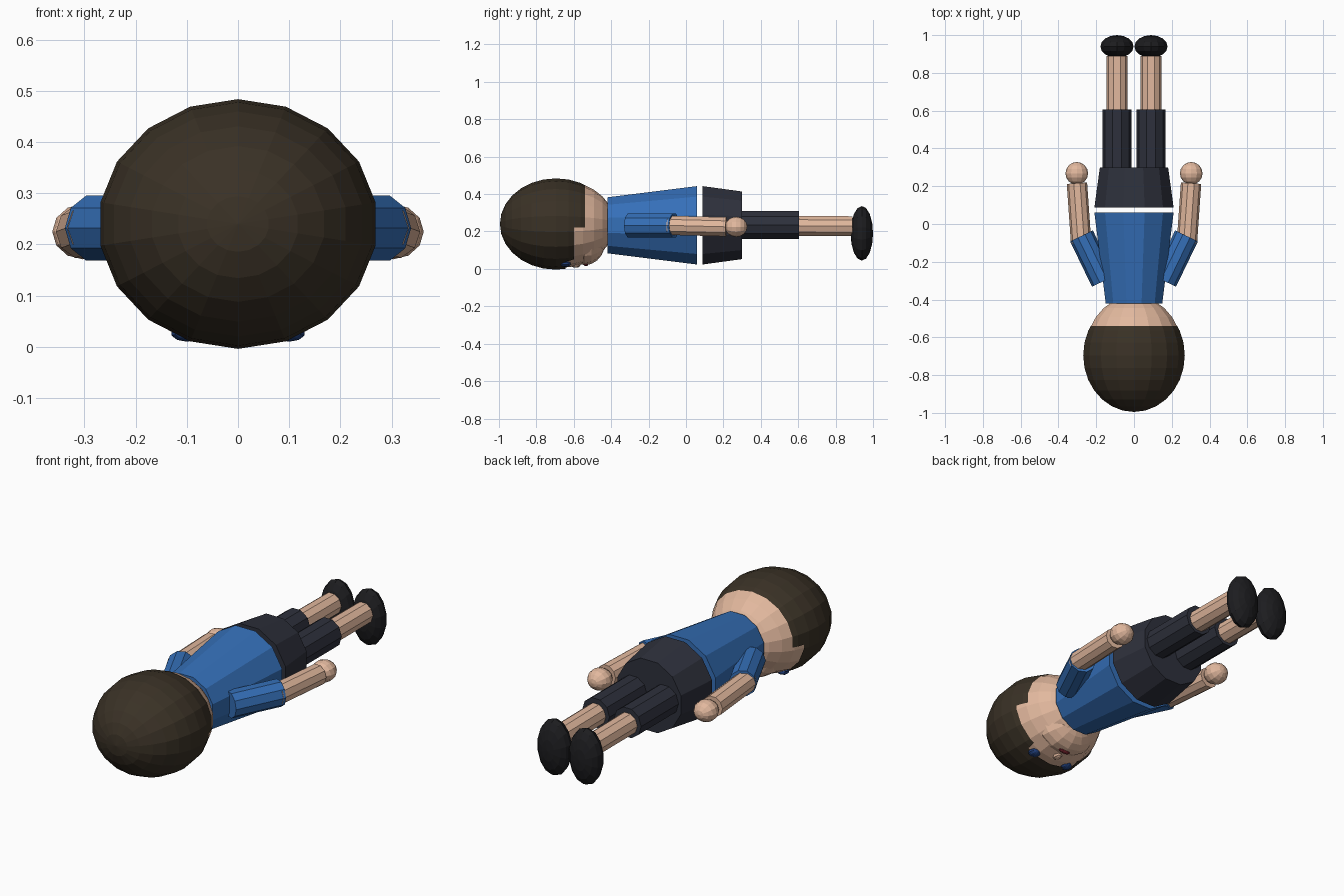
import bpy, bmesh, math
from mathutils import Vector, Matrix

cube = bpy.data.objects.get("Cube")
if cube:
    bpy.data.objects.remove(cube, do_unlink=True)


def material(name, color):
    m = bpy.data.materials.new(name)
    m.use_nodes = True
    m.diffuse_color = (*color, 1)
    bsdf = m.node_tree.nodes["Principled BSDF"]
    bsdf.inputs["Base Color"].default_value = (*color, 1)
    bsdf.inputs["Roughness"].default_value = 0.8
    return m


SKIN = material("skin", (0.76, 0.48, 0.34))
HAIR = material("hair", (0.042, 0.031, 0.019))
SHIRT = material("shirt_blue", (0.035, 0.16, 0.48))
SHORTS = material("shorts_navy", (0.027, 0.03, 0.045))
SHOE = material("shoe_black", (0.012, 0.012, 0.014))
EYE = material("eye_blue", (0.015, 0.05, 0.2))
MOUTH = material("mouth_red", (0.2, 0.02, 0.03))


def finish(bm, name, mat):
    bmesh.ops.recalc_face_normals(bm, faces=bm.faces)
    mesh = bpy.data.meshes.new(name)
    bm.to_mesh(mesh)
    bm.free()
    mesh.materials.append(mat)
    obj = bpy.data.objects.new(name, mesh)
    bpy.context.collection.objects.link(obj)
    return obj


def ellipsoid_mesh(center, radii, segments, rings):
    """Faceted ellipsoid with its poles along y."""
    bm = bmesh.new()
    place = (Matrix.Translation(center) @ Matrix.Diagonal((*radii, 1))
             @ Matrix.Rotation(math.pi / 2, 4, 'X'))
    bmesh.ops.create_uvsphere(bm, u_segments=segments, v_segments=rings,
                              radius=1, matrix=place)
    return bm


def ellipsoid(name, mat, center, radii, segments=12, rings=8):
    return finish(ellipsoid_mesh(center, radii, segments, rings), name, mat)


def tube(name, mat, start, end, r1, r2, sides=10, turn=0):
    """Capped, optionally tapered prism between two points."""
    a, b = Vector(start), Vector(end)
    axis = b - a
    bm = bmesh.new()
    place = (Matrix.Translation((a + b) / 2)
             @ axis.to_track_quat('Z', 'X').to_matrix().to_4x4()
             @ Matrix.Rotation(turn, 4, 'Z'))
    bmesh.ops.create_cone(bm, cap_ends=True, segments=sides, radius1=r1,
                          radius2=r2, depth=axis.length, matrix=place)
    return finish(bm, name, mat)


# Head and jaw
ellipsoid("head", SKIN, (0, -0.68, 0.24), (0.262, 0.30, 0.235), 18, 14)
ellipsoid("jaw", SKIN, (0, -0.54, 0.15), (0.17, 0.11, 0.13), 14, 10)
ellipsoid("nose", SKIN, (0, -0.59, 0.022), (0.022, 0.026, 0.016), 8, 6)
ellipsoid("mouth", MOUTH, (0, -0.535, 0.024), (0.035, 0.012, 0.01), 10, 6)

# Hair shell: low at the back, shorter at the sides, shortest over the brow
BACK, SIDE, BROW = -0.54, -0.60, -0.645
SPLIT_Z, BROW_X = 0.22, 0.14
bm = ellipsoid_mesh((0, -0.695, 0.24), (0.273, 0.30, 0.244), 18, 14)
cuts = [((0, y, 0), (0, 1, 0)) for y in (BACK, SIDE, BROW)]
cuts += [((0, 0, SPLIT_Z), (0, 0, 1))]
cuts += [((s * BROW_X, 0, 0), (1, 0, 0)) for s in (-1, 1)]
for point, normal in cuts:
    bmesh.ops.bisect_plane(bm, geom=bm.verts[:] + bm.edges[:] + bm.faces[:],
                           plane_co=point, plane_no=normal)


def beyond_hairline(face):
    c = face.calc_center_median()
    if c.z > SPLIT_Z:
        return c.y > BACK
    return c.y > (BROW if abs(c.x) < BROW_X else SIDE)


bmesh.ops.delete(bm, geom=[f for f in bm.faces if beyond_hairline(f)],
                 context='FACES')
finish(bm, "hair", HAIR)

# Torso and hips
FLAT = math.radians(15)
tube("shirt", SHIRT, (0, -0.42, 0.233), (0, 0.06, 0.233), 0.155, 0.217, 12, FLAT)
tube("shorts_hips", SHORTS, (0, 0.088, 0.233), (0, 0.30, 0.233), 0.217, 0.187, 12, FLAT)

# Paired parts
for side, s in (("left", 1), ("right", -1)):
    ellipsoid(side + "_eye", EYE, (s * 0.1, -0.645, 0.028), (0.032, 0.028, 0.018), 10, 8)
    tube(side + "_sleeve", SHIRT, (s * 0.162, -0.303, 0.232),
         (s * 0.278, -0.063, 0.232), 0.067, 0.067)
    tube(side + "_forearm", SKIN, (s * 0.28, -0.10, 0.233),
         (s * 0.302, 0.215, 0.225), 0.054, 0.054)
    ellipsoid(side + "_hand", SKIN, (s * 0.303, 0.268, 0.225), (0.06, 0.06, 0.054))
    tube(side + "_shorts_leg", SHORTS, (s * 0.09, 0.25, 0.235),
         (s * 0.09, 0.605, 0.235), 0.078, 0.078)
    tube(side + "_shin", SKIN, (s * 0.09, 0.55, 0.23),
         (s * 0.09, 0.89, 0.228), 0.057, 0.056)
    ellipsoid(side + "_shoe", SHOE, (s * 0.09, 0.94, 0.19), (0.09, 0.06, 0.146), 14, 8)
